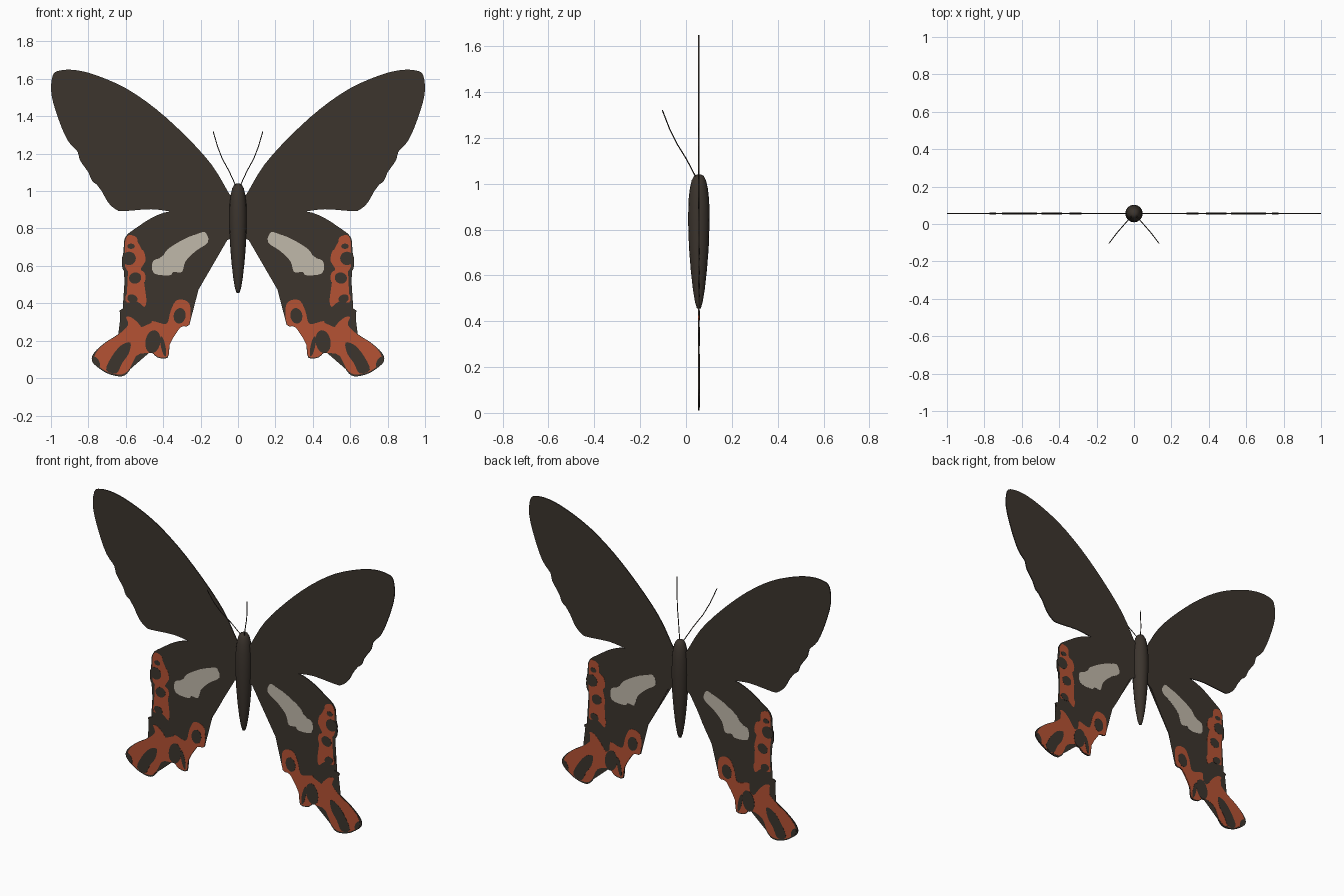
import bpy, bmesh, math
from mathutils import Vector

WING_Y = 0.056


def material(name, rgb):
    m = bpy.data.materials.new(name)
    m.diffuse_color = (*rgb, 1)
    return m


DARK = material("dark brown", (0.045, 0.035, 0.027))
RED = material("rust red", (0.46, 0.084, 0.034))
CREAM = material("pale cream", (0.53, 0.48, 0.40))


def finish(name, bm, mat, mirror=True):
    me = bpy.data.meshes.new(name)
    bm.to_mesh(me)
    bm.free()
    me.materials.append(mat)
    ob = bpy.data.objects.new(name, me)
    bpy.context.collection.objects.link(ob)
    if mirror:
        ob.modifiers.new("Mirror", "MIRROR").use_mirror_merge = False
    return ob


def smooth_loop(pts, steps=3):
    """Closed Catmull-Rom curve through the points."""
    p = [Vector(q) for q in pts]
    n, out = len(p), []
    for i in range(n):
        a, b, c, d = p[i - 1], p[i], p[(i + 1) % n], p[(i + 2) % n]
        for k in range(steps):
            t = k / steps
            out.append(0.5 * (2 * b + (c - a) * t + (2 * a - 5 * b + 4 * c - d) * t * t
                              + (3 * b - a - 3 * c + d) * t ** 3))
    return out


def sheet(name, pts, half, mat):
    """Thin flat plate in the x-z plane, mirrored to both wings."""
    loop = smooth_loop(pts)
    bm = bmesh.new()
    f = [bm.verts.new((q.x, WING_Y - half, q.y)) for q in loop]
    b = [bm.verts.new((q.x, WING_Y + half, q.y)) for q in loop]
    bm.faces.new(f)
    bm.faces.new(b[::-1])
    for i in range(len(f)):
        j = (i + 1) % len(f)
        bm.faces.new((f[j], f[i], b[i], b[j]))
    bmesh.ops.triangulate(bm, faces=[q for q in bm.faces if len(q.verts) > 4])
    bmesh.ops.recalc_face_normals(bm, faces=bm.faces)
    return finish(name, bm, mat)


def oval(x, z, rx, rz, tilt=0):
    c, s = math.cos(math.radians(tilt)), math.sin(math.radians(tilt))
    ring = [(rx * math.cos(i * math.pi / 4), rz * math.sin(i * math.pi / 4)) for i in range(8)]
    return [(x + u * c - v * s, z + u * s + v * c) for u, v in ring]


# Wings
sheet("forewing", [
    (.02, .94), (.05, .99), (.14, 1.14), (.28, 1.295), (.44, 1.44), (.60, 1.55), (.76, 1.62),
    (.87, 1.647), (.95, 1.645), (.99, 1.62), (.998, 1.52), (.96, 1.385), (.91, 1.27),
    (.857, 1.21), (.845, 1.165), (.80, 1.10), (.78, 1.055), (.74, 1.02), (.695, .94),
    (.65, .90), (.61, .893), (.465, .903), (.355, .89), (.2, .87), (.02, .84)], .003, DARK)

sheet("hindwing", [
    (.02, .86), (.2, .88), (.355, .893), (.465, .855), (.545, .80), (.59, .77), (.61, .73),
    (.605, .685), (.62, .625), (.615, .58), (.59, .55), (.583, .51), (.59, .475), (.605, .44),
    (.595, .405), (.59, .38), (.635, .36), (.605, .325), (.59, .285), (.64, .235), (.71, .19),
    (.77, .135), (.78, .09), (.74, .05), (.685, .02), (.62, .01), (.58, .04), (.54, .115),
    (.47, .14), (.43, .11), (.375, .11), (.365, .18), (.31, .27), (.26, .285), (.25, .38),
    (.235, .43), (.15, .58), (.08, .72), (.02, .76)], .003, DARK)

# Pale patch and red border markings
sheet("pale_patch", [
    (.176, .78), (.16, .727), (.225, .68), (.28, .625), (.30, .567), (.345, .568), (.365, .55),
    (.45, .56), (.455, .625), (.405, .647), (.375, .69), (.285, .745), (.22, .77)], .0038, CREAM)

sheet("red_upper_border", [
    (.585, .765), (.54, .75), (.535, .70), (.505, .68), (.495, .625), (.53, .585), (.50, .565),
    (.498, .515), (.545, .49), (.515, .46), (.49, .425), (.50, .38), (.54, .41), (.595, .405),
    (.60, .44), (.578, .475), (.572, .52), (.58, .56), (.605, .60), (.60, .69), (.603, .73)],
    .0038, RED)

sheet("red_lower_border", [
    (.60, .325), (.587, .285), (.64, .232), (.71, .187), (.76, .135), (.765, .09), (.735, .055),
    (.685, .028), (.62, .02), (.58, .05), (.545, .118), (.47, .143), (.43, .115), (.378, .115),
    (.365, .18), (.31, .27), (.262, .288), (.255, .38), (.28, .415), (.33, .415), (.36, .36),
    (.375, .30), (.40, .29), (.46, .305), (.46, .265), (.49, .24), (.53, .29), (.57, .325)],
    .0038, RED)

# Dark spots set inside the red borders
sheet("tail_core", [
    (.575, .19), (.625, .175), (.675, .115), (.705, .045), (.65, .025), (.62, .08), (.585, .13)],
    .0046, DARK)
SPOTS = [(.583, .64, .037, .036, 0), (.55, .535, .033, .03, -20), (.572, .705, .02, .014, 0),
         (.565, .425, .028, .022, 20), (.312, .333, .032, .042, 10), (.455, .195, .04, .062, 10),
         (.40, .17, .012, .055, -12), (.755, .085, .014, .03, -25)]
for i, s in enumerate(SPOTS):
    sheet(f"dark_spot_{i + 1}", oval(*s), .0046, DARK)

# Body: tapered lathe
bm = bmesh.new()
SIDES = 16
rings = []
for z, r in [(.455, .008), (.48, .016), (.54, .026), (.62, .035), (.72, .043), (.84, .047),
             (.93, .045), (.98, .039), (1.015, .031), (1.035, .02), (1.04, .008)]:
    rings.append([bm.verts.new((r * math.cos(a), WING_Y + r * math.sin(a), z))
                  for a in (2 * math.pi * k / SIDES for k in range(SIDES))])
for lo, hi in zip(rings, rings[1:]):
    for k in range(SIDES):
        j = (k + 1) % SIDES
        bm.faces.new((lo[k], lo[j], hi[j], hi[k]))
bm.faces.new(rings[0][::-1])
bm.faces.new(rings[-1])
for f in bm.faces:
    f.smooth = True
finish("body", bm, DARK, mirror=False)

# Antennae: thin curved tubes
for side, name in ((-1, "left_antenna"), (1, "right_antenna")):
    cu = bpy.data.curves.new(name, "CURVE")
    cu.dimensions = "3D"
    cu.bevel_depth = .0025
    cu.bevel_resolution = 1
    cu.use_fill_caps = True
    path = [(.01, .045, 1.025), (.048, .002, 1.107), (.085, -.04, 1.175),
            (.11, -.072, 1.24), (.133, -.103, 1.32)]
    sp = cu.splines.new("POLY")
    sp.points.add(len(path) - 1)
    for p, (x, y, z) in zip(sp.points, path):
        p.co = (side * x, y, z, 1)
    cu.materials.append(DARK)
    bpy.context.collection.objects.link(bpy.data.objects.new(name, cu))
